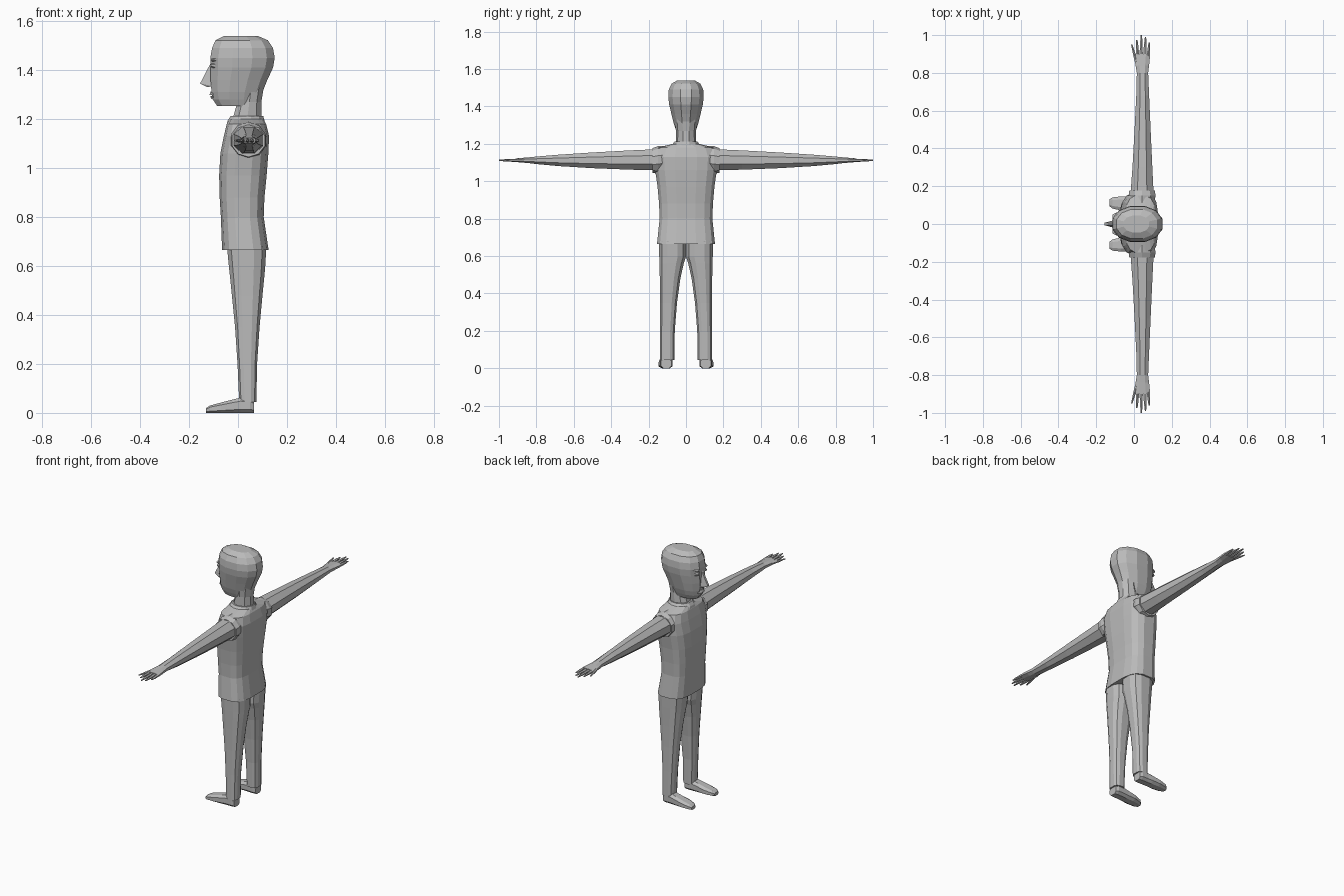
import bpy, bmesh, math

grey = bpy.data.materials.new("plain grey")
grey.diffuse_color = (0.5, 0.5, 0.5, 1)

# How (u, v, t) maps to x, y, z for lofts running along each axis
AXES = {"z": lambda u, v, t: (u, v, t),
        "y": lambda u, v, t: (u, t, v),
        "x": lambda u, v, t: (t, u, v)}


def finish(name, bm, mirror):
    bmesh.ops.recalc_face_normals(bm, faces=bm.faces)
    mesh = bpy.data.meshes.new(name)
    bm.to_mesh(mesh)
    bm.free()
    mesh.materials.append(grey)
    ob = bpy.data.objects.new(name, mesh)
    bpy.context.collection.objects.link(ob)
    if mirror:
        mod = ob.modifiers.new("mirror", "MIRROR")
        mod.use_axis = (False, True, False)
    return ob


def loft(name, axis, rows, n=12, power=1.0, mirror=False):
    """Skin rings given as (t, u_min, u_max, v_min, v_max); power < 1 is boxier."""
    bm = bmesh.new()
    rings = []
    for t, u0, u1, v0, v1 in rows:
        ring = []
        for i in range(n):
            a = 2 * math.pi * (i + 0.5) / n
            # scale so the half-step polygon still touches its bounds
            k = math.cos(math.pi / n) if n % 4 == 0 else 1
            c, s = math.cos(a) / k, math.sin(a) / k
            u = (u0 + u1) / 2 + (u1 - u0) / 2 * math.copysign(abs(c) ** power, c)
            v = (v0 + v1) / 2 + (v1 - v0) / 2 * math.copysign(abs(s) ** power, s)
            ring.append(bm.verts.new(AXES[axis](u, v, t)))
        rings.append(ring)
    for r, q in zip(rings, rings[1:]):
        for i in range(n):
            j = (i + 1) % n
            bm.faces.new((r[i], r[j], q[j], q[i]))
    bm.faces.new(rings[0])
    bm.faces.new(rings[-1])
    return finish(name, bm, mirror)


def sym(rows):
    """Rows (z, x_front, x_back, half_width) centred on y = 0."""
    return [(z, a, b, -w, w) for z, a, b, w in rows]


# Head and neck
loft("head", "z", sym([(1.253, -0.085, 0.085, 0.045), (1.28, -0.103, 0.092, 0.056),
                       (1.31, -0.108, 0.1, 0.066), (1.36, -0.112, 0.12, 0.078),
                       (1.41, -0.112, 0.143, 0.09), (1.45, -0.113, 0.15, 0.095),
                       (1.49, -0.106, 0.143, 0.092), (1.522, -0.092, 0.122, 0.077),
                       (1.54, -0.055, 0.08, 0.045)]), 12, 0.9)
loft("neck", "z", sym([(1.15, -0.035, 0.105, 0.065), (1.2, -0.025, 0.1, 0.055),
                       (1.27, -0.005, 0.098, 0.054), (1.33, 0.0, 0.108, 0.06)]), 10)

# Nose: a wedge with its tip low
bm = bmesh.new()
tip = [bm.verts.new(p) for p in ((-0.155, 0.007, 1.345), (-0.155, -0.007, 1.345),
                                 (-0.111, 0.006, 1.43), (-0.111, -0.006, 1.43),
                                 (-0.105, 0.02, 1.335), (-0.105, -0.02, 1.335),
                                 (-0.125, 0.01, 1.33), (-0.125, -0.01, 1.33))]
bmesh.ops.convex_hull(bm, input=tip)
finish("nose", bm, False)

# Mouth, eyes and eyelids
loft("upper_lip", "z", sym([(1.298, -0.117, -0.08, 0.028), (1.312, -0.112, -0.08, 0.022)]), 8)
loft("lower_lip", "z", sym([(1.282, -0.108, -0.08, 0.02), (1.295, -0.114, -0.08, 0.026)]), 8)
loft("eye", "x", [(-0.112, 0.028, 0.044, 1.413, 1.425),
                  (-0.094, 0.018, 0.054, 1.405, 1.431)], 8, mirror=True)
loft("brow", "x", [(-0.113, 0.016, 0.05, 1.437, 1.444),
                   (-0.09, 0.014, 0.062, 1.434, 1.45)], 8, mirror=True)

# Shirt: body, collar and short sleeve openings
loft("shirt", "z", sym([(0.665, -0.065, 0.125, 0.155), (0.8, -0.07, 0.105, 0.141),
                        (0.88, -0.075, 0.108, 0.144), (0.97, -0.077, 0.117, 0.152),
                        (1.06, -0.072, 0.124, 0.165), (1.13, -0.058, 0.127, 0.17),
                        (1.18, -0.046, 0.115, 0.15), (1.2, -0.035, 0.103, 0.07)]), 16, 0.65)
loft("collar", "z", sym([(1.17, -0.048, 0.115, 0.1), (1.195, -0.042, 0.108, 0.075),
                         (1.213, -0.03, 0.103, 0.06)]), 12)
loft("sleeve", "y", [(0.11, -0.025, 0.11, 1.05, 1.19), (0.15, -0.032, 0.118, 1.04, 1.188),
                     (0.178, -0.028, 0.113, 1.045, 1.177)], 10, mirror=True)

# Arm and palm
loft("arm", "y", [(0.14, -0.02, 0.105, 1.058, 1.172), (0.3, -0.008, 0.097, 1.062, 1.165),
                  (0.5, 0.003, 0.088, 1.07, 1.154), (0.68, 0.012, 0.08, 1.081, 1.142),
                  (0.8, 0.015, 0.075, 1.092, 1.132), (0.84, 0.008, 0.08, 1.097, 1.128),
                  (0.9, 0.008, 0.086, 1.102, 1.123)], 8, mirror=True)

# Fingers: (name, base x, base y, tip x, tip y)
for name, bx, by, tx, ty in (("index_finger", 0.019, 0.89, 0.015, 0.975),
                             ("middle_finger", 0.038, 0.89, 0.039, 1.0),
                             ("ring_finger", 0.057, 0.89, 0.061, 0.99),
                             ("little_finger", 0.076, 0.89, 0.081, 0.96),
                             ("thumb", 0.02, 0.83, -0.012, 0.95)):
    rows = []
    for f, w, h in ((0, 0.01, 0.009), (0.6, 0.008, 0.007), (1, 0.004, 0.003)):
        x = bx + (tx - bx) * f
        rows.append((by + (ty - by) * f, x - w, x + w, 1.112 - h, 1.112 + h))
    loft(name, "y", rows, 6, mirror=True)

# Trouser leg: both halves meet above the crotch
loft("trouser_leg", "z", [(0.045, 0.005, 0.075, 0.062, 0.14), (0.2, -0.002, 0.078, 0.06, 0.138),
                          (0.35, -0.012, 0.088, 0.048, 0.138), (0.48, -0.025, 0.1, 0.03, 0.14),
                          (0.56, -0.033, 0.108, 0.012, 0.142), (0.595, -0.037, 0.111, 0.0, 0.143),
                          (0.68, -0.045, 0.116, 0.0, 0.145)], 12, 0.75, mirror=True)

# Shoe and ankle
loft("shoe", "x", [(-0.13, 0.095, 0.13, 0.0, 0.02), (-0.115, 0.082, 0.141, 0.0, 0.03),
                   (-0.07, 0.072, 0.146, 0.0, 0.042), (-0.02, 0.073, 0.143, 0.0, 0.055),
                   (0.01, 0.072, 0.14, 0.0, 0.062), (0.05, 0.071, 0.14, 0.0, 0.06),
                   (0.066, 0.078, 0.133, 0.0, 0.05)], 8, 0.7, mirror=True)
loft("ankle", "z", [(0.03, 0.01, 0.064, 0.078, 0.13), (0.1, 0.015, 0.066, 0.076, 0.126)],
     8, mirror=True)
